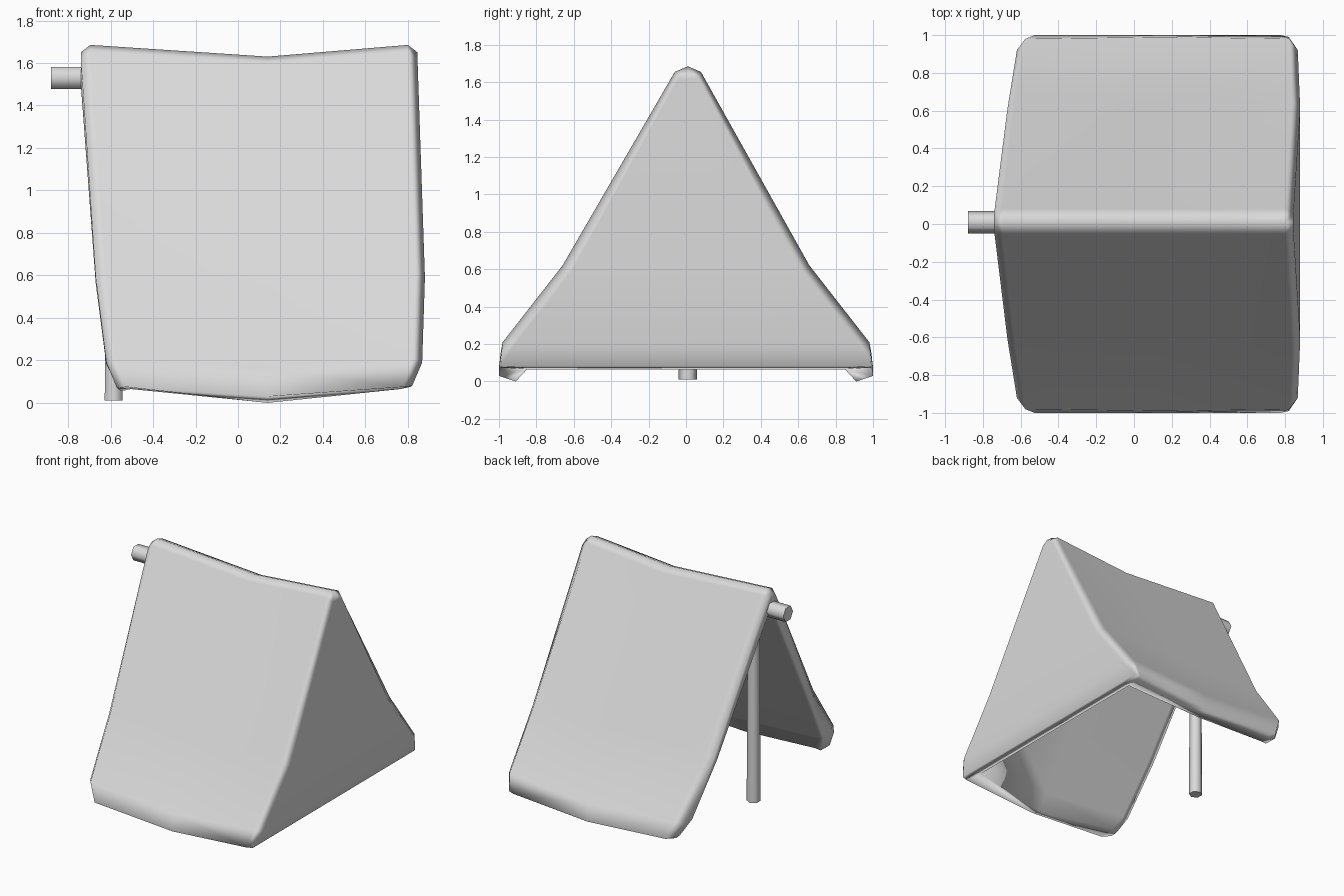
import bpy, bmesh
from math import radians
from mathutils import Vector, Matrix

cube = bpy.data.objects.get("Cube")
if cube:
    bpy.data.objects.remove(cube, do_unlink=True)

grey = bpy.data.materials.new("light_grey")
grey.use_nodes = True
colour = (0.7, 0.7, 0.7, 1)
grey.diffuse_color = colour
grey.node_tree.nodes["Principled BSDF"].inputs["Base Color"].default_value = colour

lean = 0.01  # the ridge and poles sit slightly off centre


def finish(name, bm, angle):
    """Turn a bmesh into a smooth-shaded, coloured object."""
    bmesh.ops.recalc_face_normals(bm, faces=bm.faces)
    mesh = bpy.data.meshes.new(name)
    bm.to_mesh(mesh)
    bm.free()
    mesh.materials.append(grey)
    obj = bpy.data.objects.new(name, mesh)
    bpy.context.collection.objects.link(obj)
    bpy.ops.object.select_all(action='DESELECT')
    obj.select_set(True)
    bpy.context.view_layer.objects.active = obj
    bpy.ops.object.shade_smooth_by_angle(angle=radians(angle))
    return obj


def pole(name, start, end, radius, end_radius):
    """Six-sided pole with corners pointing along y."""
    start, end = Vector(start), Vector(end)
    axis = (end - start).normalized()
    side = Vector((0, 1, 0))
    turn = Matrix((side, axis.cross(side), axis)).transposed().to_4x4()
    bm = bmesh.new()
    bmesh.ops.create_cone(bm, cap_ends=True, segments=6, radius1=radius,
                          radius2=end_radius, depth=(end - start).length,
                          matrix=Matrix.Translation((start + end) / 2) @ turn)
    # Align the corners to y
    reach = max(v.co.y for v in bm.verts) - start.y
    if reach < radius * 0.95:
        bmesh.ops.rotate(bm, verts=bm.verts, cent=start,
                         matrix=Matrix.Rotation(radians(30), 3, axis))
    return finish(name, bm, 65)


# Half cross-section (y, z): outside from ridge to hem, then inside back up
outside = [(0, 1.685), (0.07, 1.655), (0.66, 0.62), (0.98, 0.21), (1, 0.075), (0.85, 0.065)]
inside = [(0.81, 0.18), (0.577, 0.564), (0.045, 1.5), (0, 1.575)]
profile = outside + inside
hem = len(outside) - 1
apex = len(profile) - 1

# Offsets to the rounded-over ends and to the sagging middle
flat = [(0, 0)] * len(profile)
rolled = [(0, -0.035), (-0.02, -0.035), (-0.05, -0.03), (-0.06, -0.02)]
open_roll = rolled + [(-0.06, -0.005), (0.01, -0.01)] + [(0, 0)] * len(inside)
closed_roll = rolled + [(-0.01, 0.005), (0, 0.01)]
sag = [(0, -0.055), (0, -0.055), (0, -0.01), (0.01, -0.05), (0, -0.045), (0.06, -0.065),
       (0.03, -0.05), (0, -0.01), (0, -0.055), (0, -0.055)]

# Outline of the open and closed ends
open_x = [-0.74, -0.74, -0.67, -0.62, -0.57, -0.55, -0.62, -0.67, -0.74, -0.74]
closed_x = [0.845, 0.845, 0.88, 0.867, 0.82, 0.81, 0.81, 0.82, 0.79, 0.79]
roll = 0.045

stations = [
    (open_x, open_roll),
    ([x + roll for x in open_x], flat),
    ([0.14] * len(profile), sag),
    ([x - roll for x in closed_x], flat),
    (closed_x, closed_roll),
]

# Tent canopy: loft the thick cross-section along x
bm = bmesh.new()
rings = []
for xs, offsets in stations:
    right, left = [], []
    for i, (dy, dz) in enumerate(offsets):
        y, z = profile[i][0] + dy, profile[i][1] + dz
        shift = lean if z > 1 else 0
        v = bm.verts.new((xs[i], y + shift, z))
        right.append(v)
        left.append(v if i in (0, apex) else bm.verts.new((xs[i], shift - y, z)))
    rings.append((left, right))
for ring_a, ring_b in zip(rings, rings[1:]):
    for a, b in zip(ring_a, ring_b):
        for i in range(len(b) - 1):
            bm.faces.new((a[i], a[i + 1], b[i + 1], b[i]))

# Rim of the open end
for side in rings[0]:
    for i in range(4):
        bm.faces.new((side[i], side[i + 1], side[apex - 1 - i], side[apex - i]))


def wall(left, right, rows):
    """Fill between both slopes, from the peak down."""
    bm.faces.new((left[rows[1]], left[rows[0]], right[rows[1]]))
    for i, j in zip(rows[1:], rows[2:]):
        bm.faces.new((left[i], right[i], right[j], left[j]))


# Closed end: outer wall, inner wall and the bottom edge between them
(inner_l, inner_r), (outer_l, outer_r) = rings[-2:]
wall(outer_l, outer_r, list(range(hem + 1)))
wall(inner_l, inner_r, list(range(apex, hem - 1, -1)))
bm.faces.new((outer_l[hem], outer_r[hem], inner_r[hem], inner_l[hem]))

canopy = finish("tent_canopy", bm, 180)
weighted = canopy.modifiers.new("even_panels", 'WEIGHTED_NORMAL')
weighted.weight = 60

# Poles
pole("ridge_pole", (-0.88, lean, 1.53), (0.78, lean, 1.53), 0.06, 0.06)
pole("upright_pole", (-0.585, lean, 0.01), (-0.585, lean, 1.53), 0.049, 0.042)
